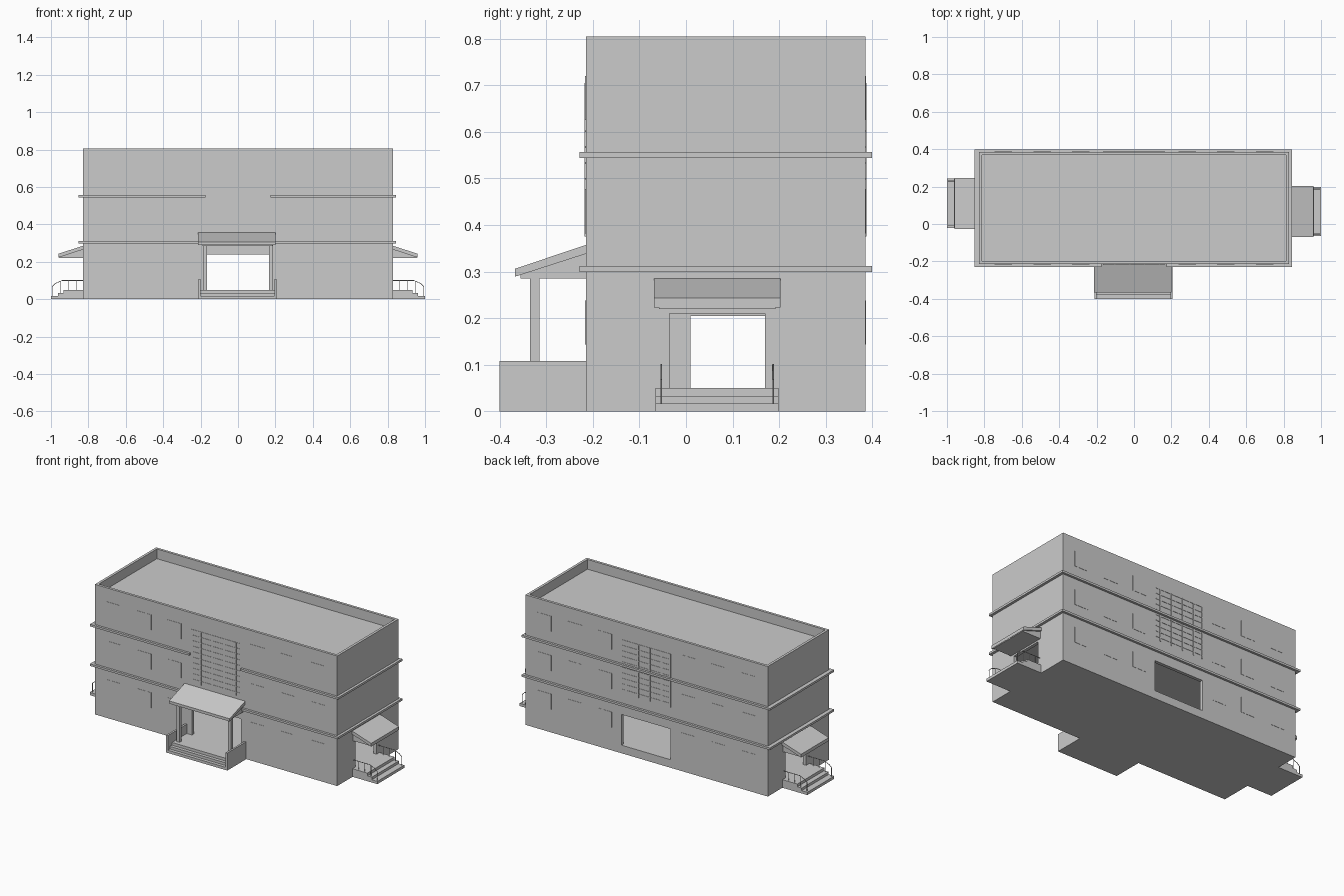
import bpy, bmesh
from mathutils import Vector

cube = bpy.data.objects.get("Cube")
if cube:
    bpy.data.objects.remove(cube, do_unlink=True)

plaster = bpy.data.materials.new("plain_grey_plaster")
GREY = (0.6, 0.6, 0.6, 1)
plaster.diffuse_color = GREY
plaster.use_nodes = True
plaster.node_tree.nodes["Principled BSDF"].inputs["Base Color"].default_value = GREY

X, FRONT, BACK, TOP, FLOOR = 0.83, -0.215, 0.385, 0.805, 0.05


def finish(name, bm):
    bmesh.ops.recalc_face_normals(bm, faces=bm.faces)
    mesh = bpy.data.meshes.new(name)
    bm.to_mesh(mesh)
    bm.free()
    mesh.materials.append(plaster)
    obj = bpy.data.objects.new(name, mesh)
    bpy.context.collection.objects.link(obj)
    return obj


def add_box(bm, x0, x1, y0, y1, z0, z1):
    verts = bmesh.ops.create_cube(bm, size=1)["verts"]
    lo, hi = Vector((x0, y0, z0)), Vector((x1, y1, z1))
    for v in verts:
        v.co = Vector(lo[i] + (v.co[i] + 0.5) * (hi[i] - lo[i]) for i in range(3))


def boxes(name, *bounds):
    bm = bmesh.new()
    for b in bounds:
        add_box(bm, *b)
    return finish(name, bm)


def prism(name, outline, start, end, place):
    """Extrude an outline (u, z) from start to end; place maps (u, z, t) to a point."""
    bm = bmesh.new()
    face = bm.faces.new([bm.verts.new(place(u, z, start)) for u, z in outline])
    ext = bmesh.ops.extrude_face_region(bm, geom=[face])["geom"]
    shift = place(0, 0, end) - place(0, 0, start)
    bmesh.ops.translate(bm, vec=shift, verts=[g for g in ext if isinstance(g, bmesh.types.BMVert)])
    return finish(name, bm)


def tube(name, paths, radius):
    curve = bpy.data.curves.new(name, "CURVE")
    curve.dimensions = "3D"
    curve.bevel_depth = radius
    curve.bevel_resolution = 1
    curve.use_fill_caps = True
    for path in paths:
        spline = curve.splines.new("POLY")
        spline.points.add(len(path) - 1)
        for point, co in zip(spline.points, path):
            point.co = (*co, 1)
    curve.materials.append(plaster)
    obj = bpy.data.objects.new(name, curve)
    bpy.context.collection.objects.link(obj)


# Main block: hollow ground floor, doorways and sunken roof
body = boxes("building_walls", (-X, X, FRONT, BACK, 0, TOP))
cuts = {
    "ground_floor_room": (-X + 0.02, X - 0.02, FRONT + 0.02, BACK - 0.02, FLOOR, 0.29),
    "front_and_back_doorways": (-0.165, 0.172, FRONT - 0.1, BACK + 0.1, FLOOR, 0.24),
    "right_doorway": (X - 0.1, X + 0.1, -0.035, 0.17, FLOOR, 0.21),
    "left_doorway": (-X - 0.1, -X + 0.1, 0.01, 0.21, FLOOR, 0.205),
    "roof_recess": (-X + 0.016, X - 0.016, FRONT + 0.016, BACK - 0.016, 0.745, TOP + 0.1),
}
bpy.context.view_layer.objects.active = body
for name, bounds in cuts.items():
    cutter = boxes(name, bounds)
    cutter.hide_render = True
    mod = body.modifiers.new(name, "BOOLEAN")
    mod.operation, mod.solver, mod.object = "DIFFERENCE", "EXACT", cutter
    bpy.ops.object.modifier_apply(modifier=mod.name)
    bpy.data.objects.remove(cutter, do_unlink=True)

# Ledges around each storey; the upper one breaks at the stair window
OUT, BAND = 0.014, 0.013


def ledge(name, z, gap):
    x0, x1, y0, y1 = -X - 0.024, X + 0.016, FRONT - OUT, BACK + OUT
    front = [(x0, -gap, y0, FRONT), (gap, x1, y0, FRONT)] if gap else [(x0, x1, y0, FRONT)]
    sides = [(x0, x1, BACK, y1), (x0, -X, FRONT, BACK), (X, x1, FRONT, BACK)]
    boxes(name, *[(*b, z, z + BAND) for b in front + sides])


ledge("lower_ledge", 0.299, 0)
ledge("upper_ledge", 0.544, 0.175)

# Windows: thin framed panes in three rows on front and back
bm = bmesh.new()
for wall, d in ((FRONT, -1), (BACK, 1)):
    near, far = sorted((wall, wall + d * 0.0015))
    for z in (0.143, 0.382, 0.625):
        for x in (-0.7, -0.49, -0.285, 0.285, 0.49, 0.7):
            add_box(bm, x - 0.047, x + 0.047, near, far, z, z + 0.095)
finish("windows", bm)

# Stair windows: lattice of thin bars above the doorways
bm = bmesh.new()
for wall, d in ((FRONT, -1), (BACK, 1)):
    near, far = sorted((wall, wall + d * 0.002))
    for i in range(10):
        z = 0.395 + i * 0.034
        add_box(bm, -0.165, 0.165, near, far, z, z + 0.004)
    near, far = sorted((wall, wall + d * 0.003))
    for x in (-0.163, -0.103, -0.023, 0.056, 0.136):
        add_box(bm, x - 0.003, x + 0.003, near, far, 0.375, 0.705)
finish("stair_window_bars", bm)


# Front porch: steps, side walls, columns, sloped canopy
def along_x(u, z, t):
    return Vector((t, u, z))


prism("front_steps", [(FRONT, 0), (-0.4, 0), (-0.4, 0.017), (-0.38, 0.017), (-0.38, 0.033),
                      (-0.36, 0.033), (-0.36, FLOOR), (FRONT, FLOOR)], -0.2, 0.195, along_x)
boxes("front_porch_side_walls", (-0.212, -0.2, -0.4, FRONT, 0, 0.108),
      (0.195, 0.207, -0.4, FRONT, 0, 0.108))
boxes("front_columns", *[(s * 0.176 - 0.01, s * 0.176 + 0.01, -0.335, -0.315, FLOOR, 0.292)
                         for s in (-1, 1)])
prism("front_canopy_roof", [(FRONT, 0.357), (-0.367, 0.306), (-0.367, 0.289), (FRONT, 0.338)],
      -0.215, 0.2, along_x)
prism("front_canopy_infill", [(FRONT, 0.338), (-0.355, 0.293), (-0.355, 0.285), (FRONT, 0.285)],
      -0.19, 0.185, along_x)


# Side porches: steps, sloped canopy and railings at each end
def side_porch(label, s, yc):
    def along_y(u, z, t):
        return Vector((s * u, t, z))

    prism(label + "_steps", [(X, 0), (1, 0), (1, 0.017), (0.962, 0.017), (0.962, 0.033),
                             (0.932, 0.033), (0.932, FLOOR), (X, FLOOR)],
          yc - 0.132, yc + 0.132, along_y)
    prism(label + "_canopy_roof", [(X, 0.285), (0.96, 0.243), (0.96, 0.223), (X, 0.265)],
          yc - 0.136, yc + 0.136, along_y)
    prism(label + "_canopy_infill", [(X, 0.265), (0.957, 0.224), (0.957, 0.22), (X, 0.22)],
          yc - 0.125, yc + 0.125, along_y)
    paths = []
    for y in (yc - 0.12, yc + 0.12):
        rail = [(X, 0.1), (0.94, 0.1), (0.975, 0.085), (0.993, 0.068)]
        paths.append([along_y(u, z, y) for u, z in rail])
        for u, foot, head in ((0.99, 0.015, 0.07), (0.948, 0.03, 0.097),
                              (0.905, FLOOR, 0.1), (0.865, FLOOR, 0.1)):
            paths.append([along_y(u, foot, y), along_y(u, head, y)])
    tube(label + "_railings", paths, 0.002)


side_porch("right_end_porch", 1, 0.067)
side_porch("left_end_porch", -1, 0.11)
